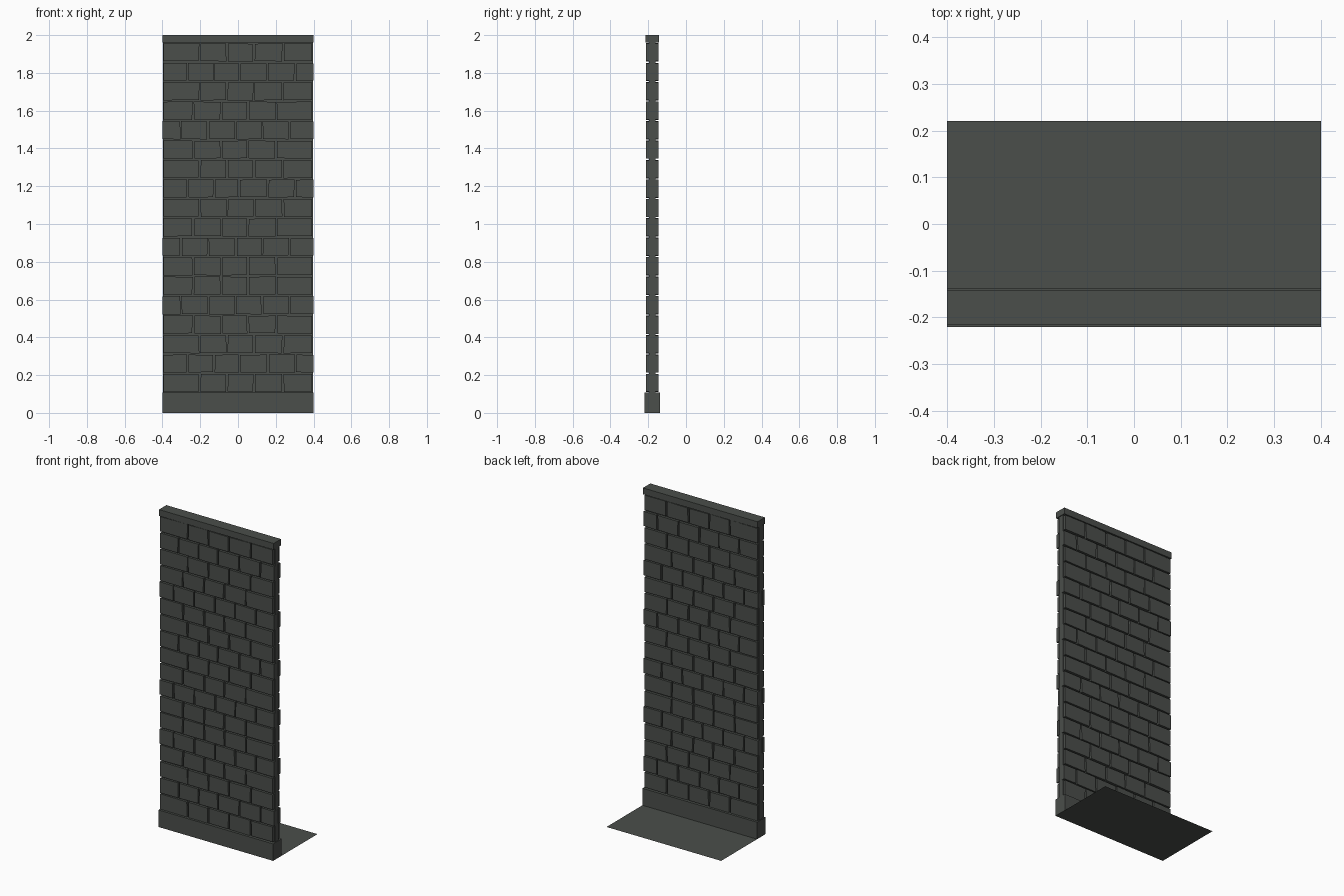
import bpy, bmesh, random

if "Cube" in bpy.data.objects:
    bpy.data.objects.remove(bpy.data.objects["Cube"])

random.seed(4)
YC = -0.179          # centre plane of the wall
Z0, Z1 = 0.107, 1.96  # bottom and top of the brickwork

stone = bpy.data.materials.new("dark grey stone")
stone.diffuse_color = (0.07, 0.077, 0.07, 1)
stone.use_nodes = True
stone.node_tree.nodes["Principled BSDF"].inputs["Base Color"].default_value = stone.diffuse_color


def finish(name, bm):
    bmesh.ops.recalc_face_normals(bm, faces=bm.faces)
    me = bpy.data.meshes.new(name)
    bm.to_mesh(me)
    bm.free()
    me.materials.append(stone)
    ob = bpy.data.objects.new(name, me)
    bpy.context.collection.objects.link(ob)
    return ob


def box(name, x, y0, y1, z0, z1):
    bm = bmesh.new()
    bmesh.ops.create_cube(bm, size=1)
    for v in bm.verts:
        v.co.x *= 2 * x
        v.co.y = y1 if v.co.y > 0 else y0
        v.co.z = z1 if v.co.z > 0 else z0
    return finish(name, bm)


# Plinth, coping and mortar core
box("base_plinth", 0.4, -0.221, -0.137, 0, Z0)
box("top_coping", 0.4, -0.2155, -0.1425, Z1, 2.0)
box("wall_core", 0.396, YC - 0.018, YC + 0.018, Z0 - 0.01, Z1 + 0.01)

# Flat floor sheet behind the wall
bm = bmesh.new()
bm.faces.new([bm.verts.new(p) for p in
              ((-0.4, -0.221, 0), (0.4, -0.221, 0), (0.4, 0.221, 0), (-0.4, 0.221, 0))])
finish("floor_sheet", bm)

# Joint positions for each course type: left end, joints, right end
COURSES = {
    "A": (-0.395, -0.203, -0.058, 0.085, 0.237, 0.391),
    "B": (-0.395, -0.267, -0.127, 0.008, 0.157, 0.303, 0.399),
    "C": (-0.395, -0.237, -0.088, 0.052, 0.203, 0.391),
    "D": (-0.399, -0.303, -0.158, -0.013, 0.128, 0.272, 0.399),
}
ORDER = "ABACDCABACDCCDCABA"[::-1]   # bottom to top
GAP = 0.0045


def jit(a=0.003):
    return random.uniform(-a, a)


def add_stone(bm, xl, xr, zb, zt, end_l, end_r, depth):
    """Rough block: irregular quad outline, repeated on both wall faces."""
    tl, tr = (0 if end_l else jit()), (0 if end_r else jit())
    bl, br = (0 if end_l else jit()), (0 if end_r else jit())
    outline = [(xl + bl, zb + jit(0.002)), (xr + br, zb + jit(0.002)),
               (xr + tr, zt + jit(0.002)), (xl + tl, zt + jit(0.002))]
    for side in (-1, 1):
        back = [bm.verts.new((x, YC + side * 0.012, z)) for x, z in outline]
        front = [bm.verts.new((x, YC + side * depth, z)) for x, z in outline]
        bm.faces.new(front)
        bm.faces.new(back)
        for i in range(4):
            j = (i + 1) % 4
            bm.faces.new((back[i], back[j], front[j], front[i]))


# Stone courses on the front and back faces
h = (Z1 - Z0) / len(ORDER)
bm = bmesh.new()
for r, kind in enumerate(ORDER):
    xs = COURSES[kind]
    zb = Z0 + r * h + GAP
    zt = Z0 + (r + 1) * h - GAP
    n = len(xs) - 1
    for i in range(n):
        first, last = i == 0, i == n - 1
        add_stone(bm, xs[i] + (0 if first else GAP), xs[i + 1] - (0 if last else GAP),
                  zb, zt, first, last, 0.033 + jit(0.001))
finish("stone_courses", bm)
